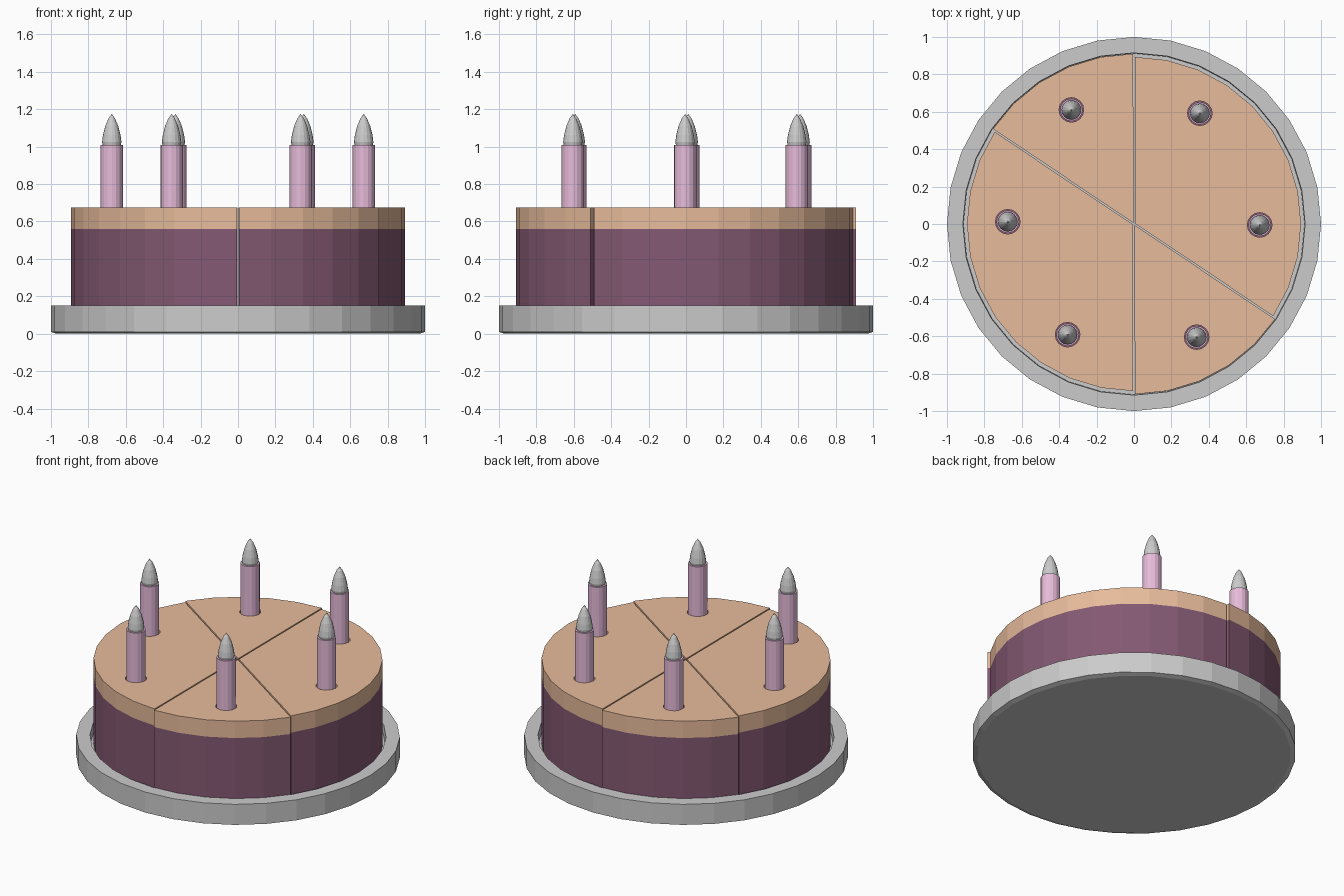
import bpy, bmesh
from math import sin, cos, pi, radians

if "Cube" in bpy.data.objects:
    bpy.data.objects.remove(bpy.data.objects["Cube"])


def material(name, rgb):
    m = bpy.data.materials.new(name)
    m.diffuse_color = (*rgb, 1)
    m.use_nodes = True
    m.node_tree.nodes["Principled BSDF"].inputs["Base Color"].default_value = m.diffuse_color
    return m


SPONGE = material("sponge", (0.23, 0.10, 0.17))
ICING = material("icing", (0.80, 0.50, 0.33))
WAX = material("wax", (0.80, 0.50, 0.70))


def finish(bm, name, mat=None):
    bmesh.ops.recalc_face_normals(bm, faces=bm.faces)
    me = bpy.data.meshes.new(name)
    bm.to_mesh(me)
    bm.free()
    ob = bpy.data.objects.new(name, me)
    bpy.context.collection.objects.link(ob)
    if mat:
        me.materials.append(mat)
    return ob


def lathe(name, profile, sides, x=0, y=0, mat=None):
    """Revolve (radius, z) points that start and end on the axis."""
    bm = bmesh.new()
    rings = []
    for r, z in profile:
        if r == 0:
            rings.append([bm.verts.new((x, y, z))] * sides)
        else:
            rings.append([bm.verts.new((x + r * cos(2 * pi * i / sides),
                                        y + r * sin(2 * pi * i / sides), z))
                          for i in range(sides)])
    for a, b in zip(rings, rings[1:]):
        for i in range(sides):
            j = (i + 1) % sides
            bm.faces.new(list(dict.fromkeys((a[i], a[j], b[j], b[i]))))
    return finish(bm, name, mat)


STEP = 11.25      # degrees per facet of the 32-sided cake


def wedge(name, start, count, radius, z0, z1, mat):
    """Slice of the cake, with a hairline cut left on both sides."""
    bm = bmesh.new()
    outline = [(0.0, 0.0)]
    outline[0] = (0.006 * cos(radians((start + count / 2) * STEP)),
                  0.006 * sin(radians((start + count / 2) * STEP)))
    for i in range(count + 1):
        a = radians((start + i) * STEP)
        a += 0.005 if i == 0 else -0.005 if i == count else 0
        outline.append((radius * cos(a), radius * sin(a)))
    low = [bm.verts.new((x, y, z0)) for x, y in outline]
    high = [bm.verts.new((x, y, z1)) for x, y in outline]
    bm.faces.new(low)
    bm.faces.new(high)
    for i in range(len(low)):
        j = (i + 1) % len(low)
        bm.faces.new((low[i], low[j], high[j], high[i]))
    return finish(bm, name, mat)


# Plate with a recess for the cake
lathe("plate", [(0, 0), (0.97, 0), (1, 0.01), (1, 0.15), (0.915, 0.15),
                (0.912, 0.09), (0, 0.09)], 32)

# Slices: start facet, facet count, radius, candle centres
SLICES = [
    (8, 5, 0.91, [(-0.335, 0.61)]),
    (13, 11, 0.893, [(-0.675, 0.012), (-0.355, -0.592)]),
    (24, 5, 0.91, [(0.335, -0.605)]),
    (29, 11, 0.893, [(0.672, -0.005), (0.352, 0.592)]),
]
for n, (start, count, radius, candles) in enumerate(SLICES, 1):
    wedge(f"sponge_slice_{n}", start, count, radius, 0.09, 0.56, SPONGE)
    icing = wedge(f"icing_slice_{n}", start, count, radius, 0.56, 0.675, ICING)
    for k, (x, y) in enumerate(candles, 1):
        # Candle socket through the icing
        cutter = lathe(f"socket_cutter_{n}_{k}", [(0, 0.5), (0.066, 0.5), (0.066, 0.75), (0, 0.75)],
                       16, x, y, ICING)
        cutter.hide_render = True
        cutter.hide_viewport = True
        cut = icing.modifiers.new("socket", "BOOLEAN")
        cut.operation = "DIFFERENCE"
        cut.solver = "EXACT"
        cut.object = cutter
        # Candle stick and flame
        lathe(f"candle_{n}_{k}", [(0, 0.56), (0.06, 0.56), (0.06, 1.01), (0, 1.01)],
              16, x, y, WAX)
        lathe(f"flame_{n}_{k}", [(0, 1.01), (0.049, 1.01), (0.052, 1.025), (0.047, 1.062),
                                 (0.035, 1.11), (0.018, 1.15), (0, 1.175)], 16, x, y)
